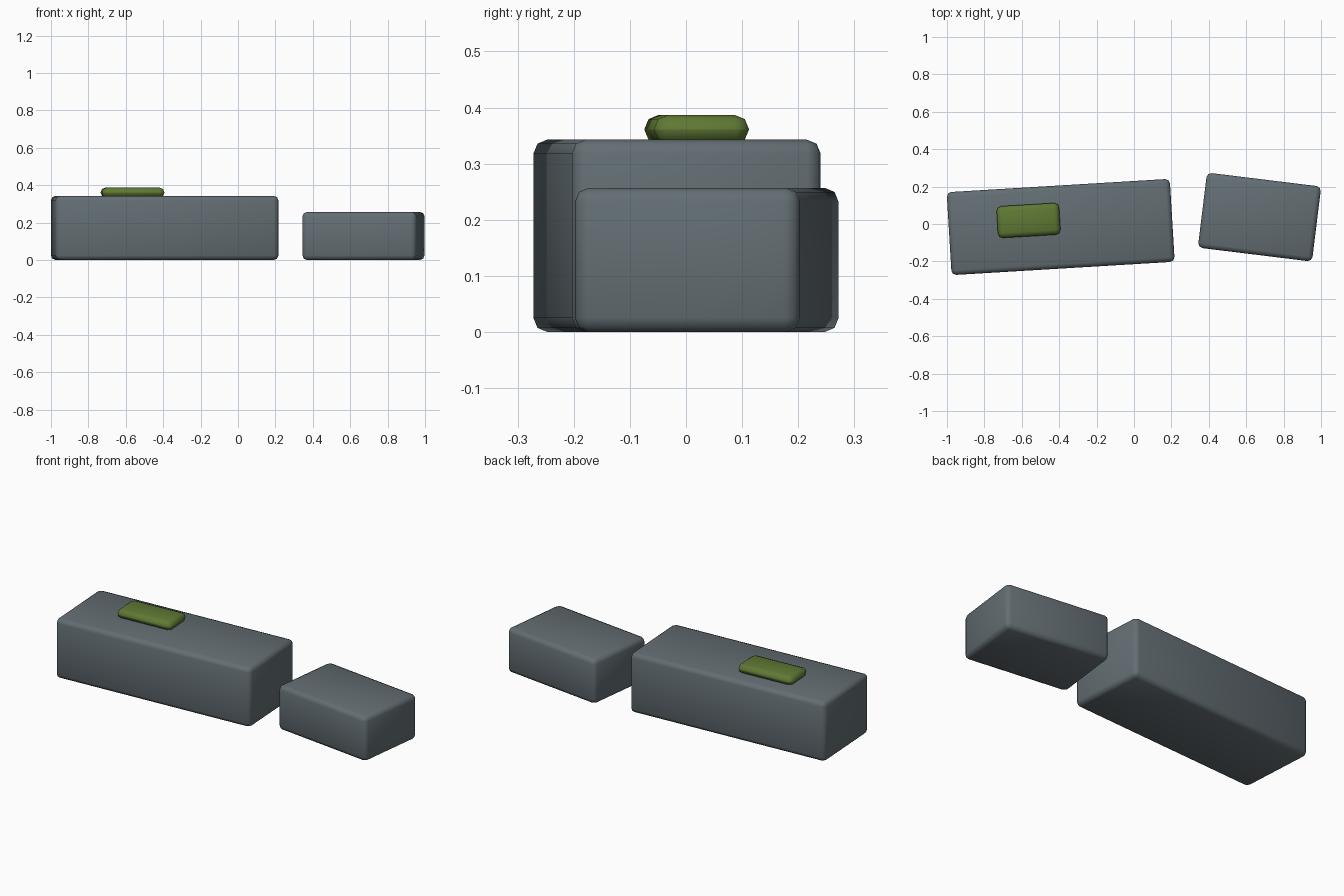
import bpy
import math

if "Cube" in bpy.data.objects:
    bpy.data.objects.remove(bpy.data.objects["Cube"])


def material(name, color):
    mat = bpy.data.materials.new(name)
    mat.diffuse_color = (*color, 1.0)
    mat.use_nodes = True
    mat.node_tree.nodes["Principled BSDF"].inputs["Base Color"].default_value = mat.diffuse_color
    return mat


stone = material("slate grey", (0.125, 0.155, 0.17))
moss = material("moss green", (0.115, 0.19, 0.034))


def rounded_block(name, center, size, angle, bevel, mat):
    """Box turned about z, with two-step rounded edges."""
    bpy.ops.mesh.primitive_cube_add(size=1, location=center,
                                    rotation=(0, 0, math.radians(angle)))
    ob = bpy.context.object
    ob.name = name
    ob.scale = size
    bpy.ops.object.transform_apply(location=False, rotation=False, scale=True)
    mod = ob.modifiers.new("rounded edges", 'BEVEL')
    mod.width = bevel
    mod.segments = 2
    mod.limit_method = 'NONE'
    bpy.ops.object.modifier_apply(modifier=mod.name)
    ob.data.materials.append(mat)
    bpy.ops.object.shade_smooth_by_angle(angle=math.radians(50))
    return ob


# Long and short stone blocks
rounded_block("long_block", (-0.392, -0.016, 0.1715), (1.195, 0.444, 0.343), 3.44, 0.025, stone)
rounded_block("short_block", (0.671, 0.037, 0.1285), (0.615, 0.404, 0.257), -7, 0.025, stone)

# Moss patch, sunk slightly into the long block
rounded_block("moss_patch", (-0.564, 0.019, 0.361), (0.335, 0.17, 0.052), 3.44, 0.0259, moss)
